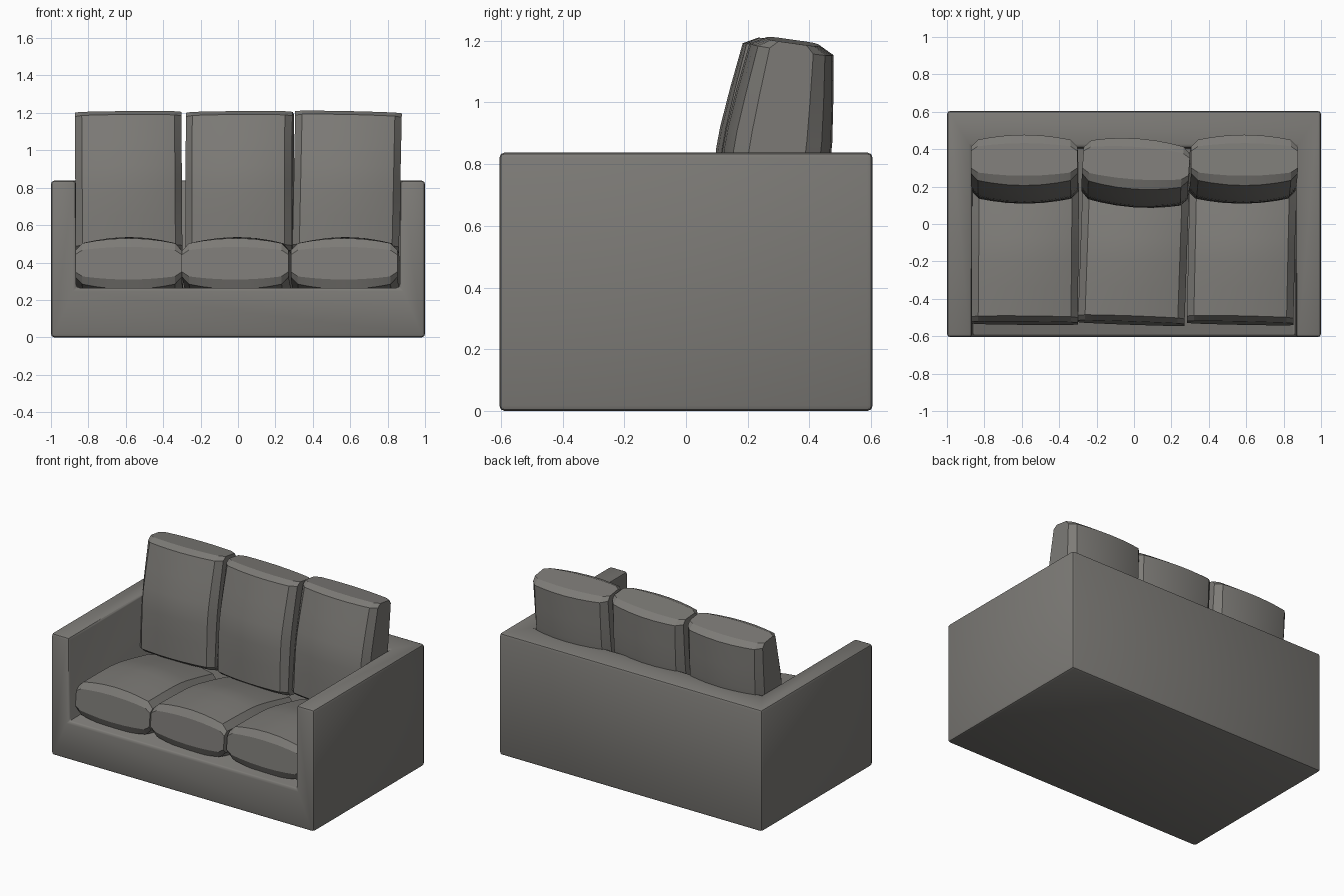
import bpy, bmesh, math

if "Cube" in bpy.data.objects:
    bpy.data.objects.remove(bpy.data.objects["Cube"])

grey = bpy.data.materials.new("warm grey fabric")
grey.diffuse_color = (0.205, 0.198, 0.184, 1)
grey.use_nodes = True
grey.node_tree.nodes["Principled BSDF"].inputs["Base Color"].default_value = grey.diffuse_color


def finish(bm, name, angle):
    bmesh.ops.recalc_face_normals(bm, faces=bm.faces[:])
    me = bpy.data.meshes.new(name)
    bm.to_mesh(me)
    bm.free()
    ob = bpy.data.objects.new(name, me)
    bpy.context.collection.objects.link(ob)
    me.materials.append(grey)
    bpy.ops.object.select_all(action='DESELECT')
    ob.select_set(True)
    bpy.context.view_layer.objects.active = ob
    bpy.ops.object.shade_smooth_by_angle(angle=math.radians(angle))
    return ob


# Sofa frame: arms, back and front rail as one bevelled shell
X, Y, H = 1.0, 0.605, 0.838          # outer half sizes and height
ix, iy, iz = 0.865, 0.41, 0.265      # inner arm, inner back, deck height
bm = bmesh.new()
v = lambda x, y, z: bm.verts.new((x, y, z))
u = [v(-X, -Y, 0), v(X, -Y, 0), v(X, -Y, H), v(ix, -Y, H),
     v(ix, -Y, iz), v(-ix, -Y, iz), v(-ix, -Y, H), v(-X, -Y, H)]
b = [v(-X, Y, 0), v(X, Y, 0), v(X, Y, H), v(-X, Y, H)]
n = [v(ix, iy, H), v(ix, iy, iz), v(-ix, iy, iz), v(-ix, iy, H)]
for f in (u, b, n,
          [u[0], u[1], b[1], b[0]],
          [u[1], u[2], b[2], b[1]],
          [u[0], u[7], b[3], b[0]],
          [u[7], u[6], n[3], n[0], u[3], u[2], b[2], b[3]],
          [u[3], u[4], n[1], n[0]],
          [u[5], u[6], n[3], n[2]],
          [u[4], u[5], n[2], n[1]]):
    bm.faces.new(f)
bmesh.ops.recalc_face_normals(bm, faces=bm.faces[:])
bmesh.ops.bevel(bm, geom=bm.edges[:], offset=0.018, segments=2,
                profile=0.5, affect='EDGES')
finish(bm, "sofa_frame", 40)


# Cushion: bulged section (x, y) lofted along local z
def cushion(name, loc, rot):
    bm = bmesh.new()
    half, w = 0.375, 0.285
    arc = [(w * 0.87 * math.cos(math.pi * i / 8), 0) for i in range(9)]
    top = [(x, 0.80 + 0.20 * (1 - (x / (0.87 * w)) ** 2)) for x, _ in arc]
    sec = [(w, 0.52)] + top + [(-w, 0.52)]
    sec += [(x, -t) for x, t in reversed(sec)]
    stations = [(half, 0.088), (half - 0.025, 0.137), (0.2, 0.158),
                (0.07, 0.173), (0, 0.176)]
    stations += [(-z, t) for z, t in reversed(stations[:-1])]
    rings = [[bm.verts.new((x, y * t, z)) for x, y in sec] for z, t in stations]
    for r0, r1 in zip(rings, rings[1:]):
        for i in range(len(sec)):
            j = (i + 1) % len(sec)
            bm.faces.new((r0[i], r0[j], r1[j], r1[i]))
    bm.faces.new(rings[0])
    bm.faces.new(rings[-1])
    ob = finish(bm, name, 22)
    ob.location = loc
    ob.rotation_euler = [math.radians(a) for a in rot]


# Seat cushions, lying with the front end slightly raised
for side, x, yaw in (("left", -0.582, -0.5), ("middle", -0.002, -2), ("right", 0.575, -1.2)):
    cushion("seat_cushion_" + side, (x, -0.157, 0.357), (84, 0, yaw))

# Back cushions, leaning back
for side, x, y, roll, yaw in (("left", -0.585, 0.293, -0.4, 0),
                              ("middle", 0.01, 0.273, -0.4, -4),
                              ("right", 0.583, 0.293, 1.2, 0)):
    cushion("back_cushion_" + side, (x, y, 0.826), (-8, roll, yaw))
